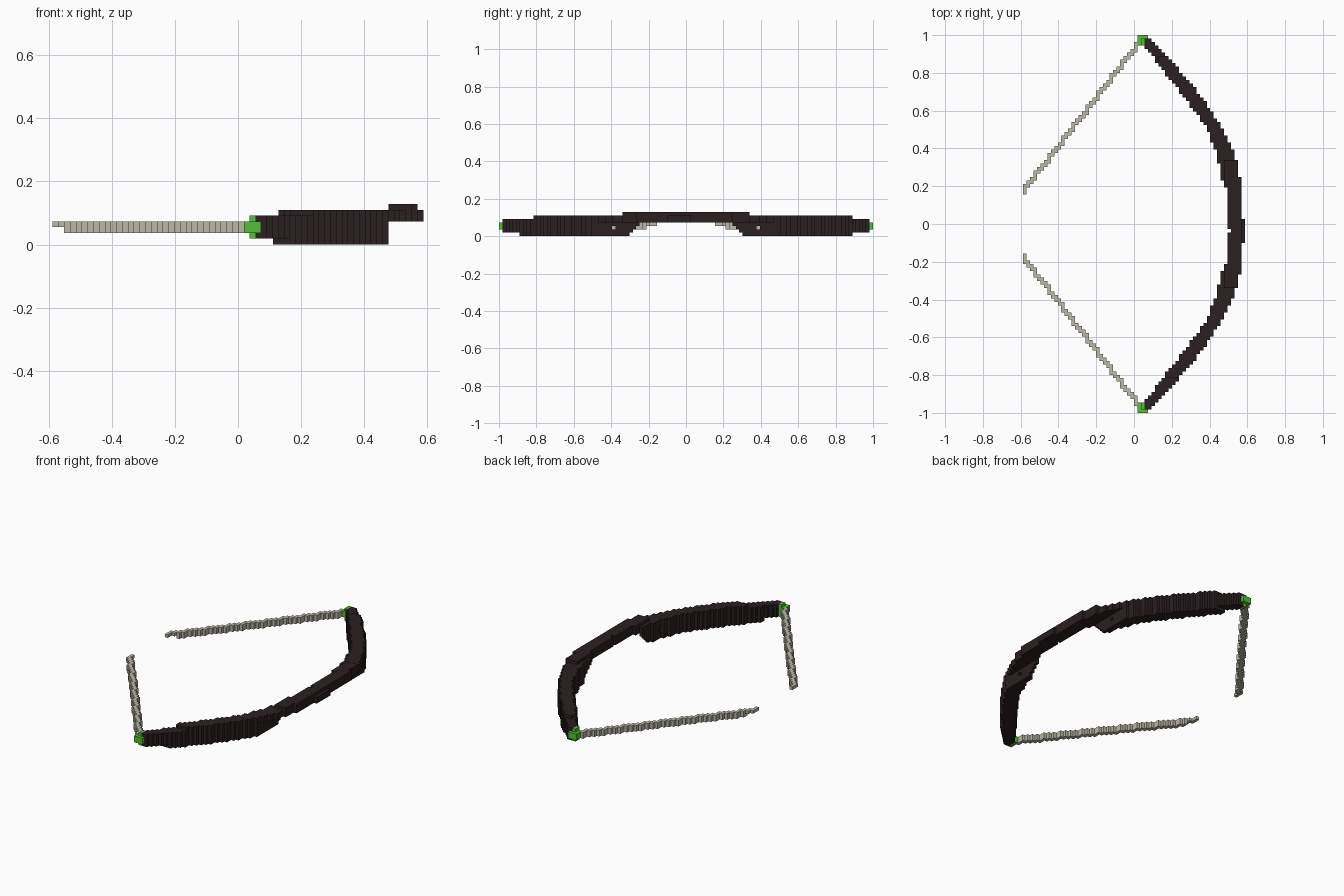
import bpy, bmesh
from mathutils import Vector

if "Cube" in bpy.data.objects:
    bpy.data.objects.remove(bpy.data.objects["Cube"], do_unlink=True)

V = 2 / 109      # block size
END = 54         # last block row at each tip


def material(name, rgb):
    m = bpy.data.materials.new(name)
    m.use_nodes = True
    m.diffuse_color = (*rgb, 1)
    bsdf = m.node_tree.nodes["Principled BSDF"]
    bsdf.inputs["Base Color"].default_value = (*rgb, 1)
    bsdf.inputs["Roughness"].default_value = 0.8
    return m


dark_wood = material("dark wood", (0.024, 0.014, 0.015))
pale_cord = material("pale cord", (0.50, 0.48, 0.39))
bright_green = material("bright green", (0.09, 0.53, 0.035))


def build_blocks(name, cells, mat):
    """Make a mesh of the outer faces of a set of (x, row, layer) blocks."""
    bm = bmesh.new()
    for cell in cells:
        centre = Vector((cell[0] + 0.5, cell[1], cell[2] + 0.5))
        for axis in range(3):
            for sign in (-1, 1):
                n = [0, 0, 0]
                n[axis] = sign
                if tuple(c + d for c, d in zip(cell, n)) in cells:
                    continue
                n = Vector(n)
                u = Vector((n.y, n.z, n.x))
                w = n.cross(u)
                corners = (-u - w, u - w, u + w, w - u)
                bm.faces.new([bm.verts.new((centre + (n + c) / 2) * V) for c in corners])
    bmesh.ops.remove_doubles(bm, verts=bm.verts, dist=V / 10)
    mesh = bpy.data.meshes.new(name)
    bm.to_mesh(mesh)
    bm.free()
    mesh.materials.append(mat)
    obj = bpy.data.objects.new(name, mesh)
    bpy.context.collection.objects.link(obj)
    return obj


# Bow outline: distance from the grip, inner edge, outer edge (edges in blocks)
OUTLINE = [(0, 27.6, 32), (0.06, 27, 31.6), (0.1, 27, 31.2), (0.2, 26.6, 30.9),
           (0.25, 25.4, 30.6), (0.3, 24.9, 30), (0.4, 23.5, 28.4), (0.5, 21, 25.7),
           (0.6, 17.5, 22.3), (0.7, 13.2, 18.3), (0.8, 9, 13.8), (0.9, 4.9, 9),
           (1, 0.6, 4)]


def edges(y):
    d = min(abs(y + 0.04 * max(0, 1 - 3 * abs(y))), 0.999)
    for a, b in zip(OUTLINE, OUTLINE[1:]):
        if a[0] <= d < b[0]:
            t = (d - a[0]) / (b[0] - a[0])
            return [round(a[i] + t * (b[i] - a[i])) for i in (1, 2)]


def in_bow(x, row, layer):
    r = abs(row)
    if layer == 6:                       # raised grip
        return r <= 18 and 26 <= x < 31
    if layer == 5:
        return r <= (44 if row < 0 else 48) and x >= 7
    if layer == 4:
        return True
    if layer == 2 and r == 21:           # peg hole through each limb
        return False
    if layer == 0 and (r > 48 or x < 6):
        return False
    return r >= 17 - layer and x < 26    # deep limbs stop short of the grip


# Green tip caps, with a cross-shaped section
tips = {}
for side, label in ((-1, "front"), (1, "back")):
    cells = {(x, side * END, z) for x in (1, 2, 3) for z in (2, 3)}
    for row in (END - 1, END - 2):
        cells |= {(x, side * row, z) for x in (1, 2, 3) for z in (1, 2, 3, 4)
                  if x == 2 or z in (2, 3)}
    tips[label] = cells
    build_blocks(label + "_tip", cells, bright_green)

# Curved bow body
body = set()
for row in range(1 - END, END):
    inner, outer = edges(row * V)
    body |= {(x, row, z) for x in range(inner, outer) for z in range(7)
             if in_bow(x, row, z)}
build_blocks("bow_body", body - tips["front"] - tips["back"], dark_wood)

# Two straight string halves, tapering to a single layer at the free end
for side, label in ((-1, "front"), (1, "back")):
    cells = set()
    for x in range(-32, 1):
        start = 9.4 + (x + 32) * 1.28
        for row in range(round(start), round(start + 1.28) + 1):
            cells |= {(x, side * row, z) for z in ((3,) if x < -30 else (2, 3))}
    build_blocks(label + "_string", cells, pale_cord)
